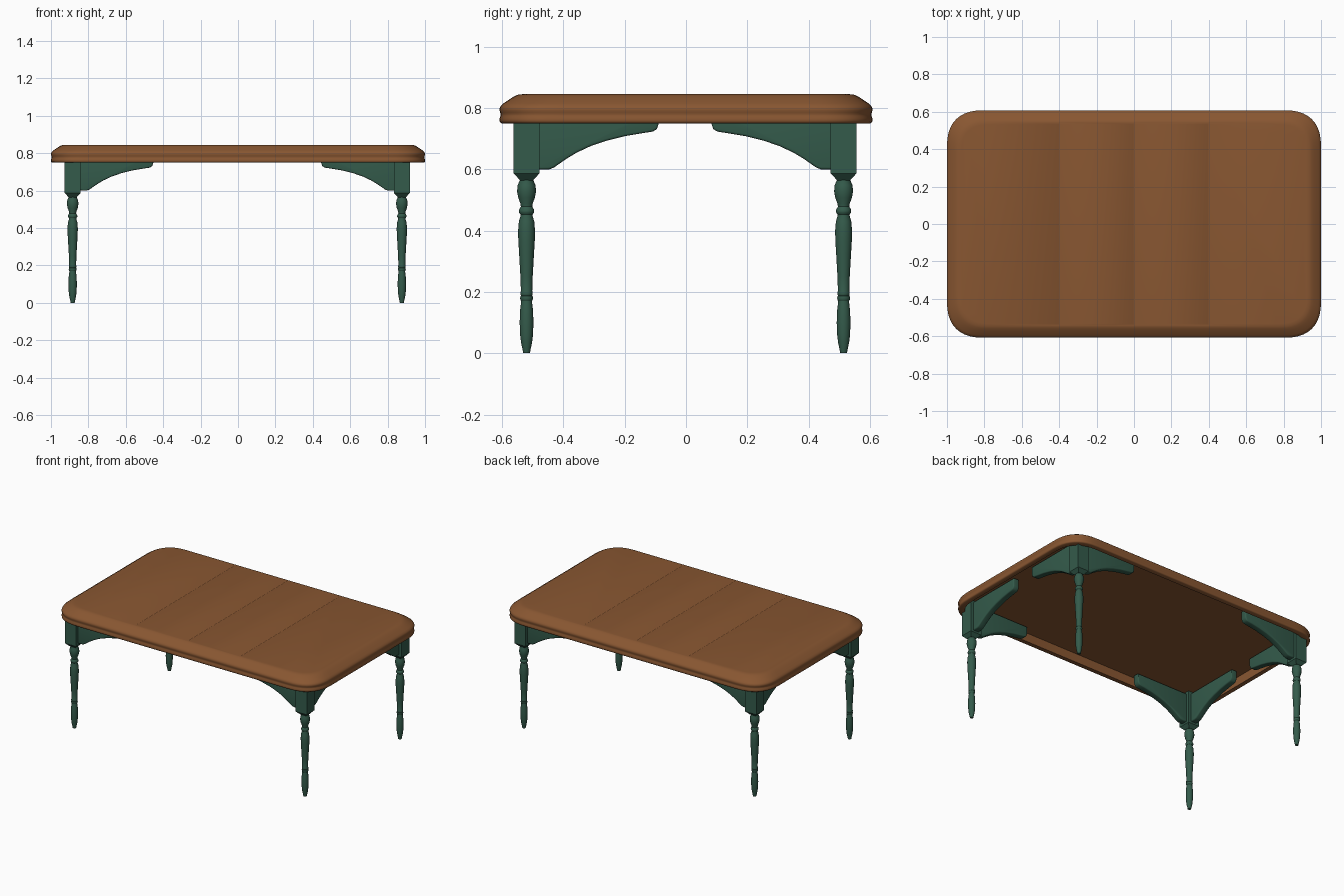
import bpy, bmesh, math

if "Cube" in bpy.data.objects:
    bpy.data.objects.remove(bpy.data.objects["Cube"])


def material(name, rgb):
    m = bpy.data.materials.new(name)
    m.diffuse_color = (*rgb, 1)
    m.use_nodes = True
    m.node_tree.nodes["Principled BSDF"].inputs["Base Color"].default_value = m.diffuse_color
    return m


BROWN = material("warm_brown_wood", (0.248, 0.094, 0.031))
GREEN = material("dark_green_paint", (0.034, 0.104, 0.070))


def loft(bm, rings):
    """Skin a list of equal-length rings and cap both ends."""
    vs = [[bm.verts.new(p) for p in r] for r in rings]
    n = len(vs[0])
    for a, b in zip(vs, vs[1:]):
        for i in range(n):
            j = (i + 1) % n
            bm.faces.new((a[i], a[j], b[j], b[i]))
    bm.faces.new(vs[0])
    bm.faces.new(vs[-1])


def finish(bm, name, mat, angle=35):
    bmesh.ops.recalc_face_normals(bm, faces=bm.faces)
    me = bpy.data.meshes.new(name)
    bm.to_mesh(me)
    bm.free()
    me.materials.append(mat)
    me.shade_smooth()
    me.set_sharp_from_angle(angle=math.radians(angle))
    ob = bpy.data.objects.new(name, me)
    bpy.context.collection.objects.link(ob)
    return ob


def rounded_rect(inset, z, hx=1.0, hy=0.608, ext=0.20, power=2.5, steps=10):
    """Rectangle outline with soft superellipse corners."""
    ext -= inset * 0.6
    hx, hy = hx - inset, hy - inset
    pts = []
    for q, (sx, sy) in enumerate(((1, 1), (-1, 1), (-1, -1), (1, -1))):
        for k in range(steps + 1):
            t = math.pi / 2 * (q + k / steps)
            c, s = abs(math.cos(t)), abs(math.sin(t))
            pts.append((sx * (hx - ext + ext * c ** (2 / power)),
                        sy * (hy - ext + ext * s ** (2 / power)), z))
    return pts


# Table top: moulded edge, hollow underside
edge = [(.035, .81), (.035, .75), (.006, .75), (.001, .754), (0, .760), (.0005, .767),
        (.003, .774), (.0035, .779), (.002, .785), (0, .792), (0, .799), (.004, .807),
        (.013, .815), (.038, .832), (.050, .839), (.060, .843), (.075, .845)]
bm = bmesh.new()
loft(bm, [rounded_rect(i, z) for i, z in edge])
top = finish(bm, "table_top", BROWN)

# Shallow seams between the four top boards
for x in (-0.4, 0, 0.4):
    bm = bmesh.new()
    loft(bm, [[(x - w, -.8, z), (x + w, -.8, z), (x + w, .8, z), (x - w, .8, z)]
              for w, z in ((.0004, .8436), (.0045, .8475))])
    cutter = finish(bm, "seam_cutter", BROWN)
    cutter.hide_render = True
    mod = top.modifiers.new("seam", 'BOOLEAN')
    mod.operation = 'DIFFERENCE'
    mod.solver = 'EXACT'
    mod.object = cutter
    bpy.context.view_layer.objects.active = top
    bpy.ops.object.modifier_apply(modifier=mod.name)
    bpy.data.objects.remove(cutter)
top.data.set_sharp_from_angle(angle=math.radians(50))

# Turned leg profile (radius, height)
turning = [(.011, 0), (.013, .012), (.018, .035), (.021, .06), (.0225, .10),
           (.021, .14), (.018, .165), (.0175, .170), (.020, .174), (.021, .180),
           (.020, .186), (.018, .188), (.020, .191), (.020, .198), (.0185, .203),
           (.020, .25), (.024, .32), (.027, .37), (.0275, .40), (.025, .43),
           (.020, .447), (.020, .453), (.0245, .459), (.025, .464), (.0235, .470),
           (.0185, .478), (.020, .488), (.027, .507), (.031, .528), (.029, .548),
           (.021, .567), (.021, .58)]
# Curved bracket outline (distance from leg centre, height)
bracket = [(.03, .80), (.03, .60), (.075, .60), (.09, .606), (.107, .618),
           (.13, .634), (.165, .655), (.21, .676), (.26, .693), (.32, .708),
           (.38, .718), (.412, .723), (.425, .731), (.431, .748), (.431, .80)]
H, T = .0425, .0225

for sy, yname in ((-1, "front"), (1, "back")):
    for sx, xname in ((-1, "left"), (1, "right")):
        cx, cy = sx * .88 - .004, sy * .517 - .003
        name = f"{yname}_{xname}"

        # Leg: turned post with a square block on top
        bm = bmesh.new()
        loft(bm, [[(cx + r * math.cos(a * math.tau / 24),
                    cy + r * math.sin(a * math.tau / 24), z) for a in range(24)]
                  for r, z in turning])
        loft(bm, [[(cx + a * h, cy + b * h, z)
                   for a, b in ((-1, -1), (1, -1), (1, 1), (-1, 1))]
                  for h, z in ((.021, .564), (H, .587), (H, .81))])
        finish(bm, name + "_leg", GREEN)

        # Two brackets per leg, running along the long and short sides
        for axis in ("long", "short"):
            bm = bmesh.new()
            if axis == "long":
                rings = [[(cx - sx * d, cy + t, z) for d, z in bracket] for t in (-T, T)]
            else:
                rings = [[(cx + t, cy - sy * d, z) for d, z in bracket] for t in (-T, T)]
            loft(bm, rings)
            bmesh.ops.recalc_face_normals(bm, faces=bm.faces)
            rim = [e for e in bm.edges if any(len(f.verts) > 4 for f in e.link_faces)]
            bmesh.ops.bevel(bm, geom=rim, offset=.007, segments=3, profile=.5,
                            affect='EDGES', clamp_overlap=True)
            finish(bm, f"{name}_{axis}_bracket", GREEN, 40)
